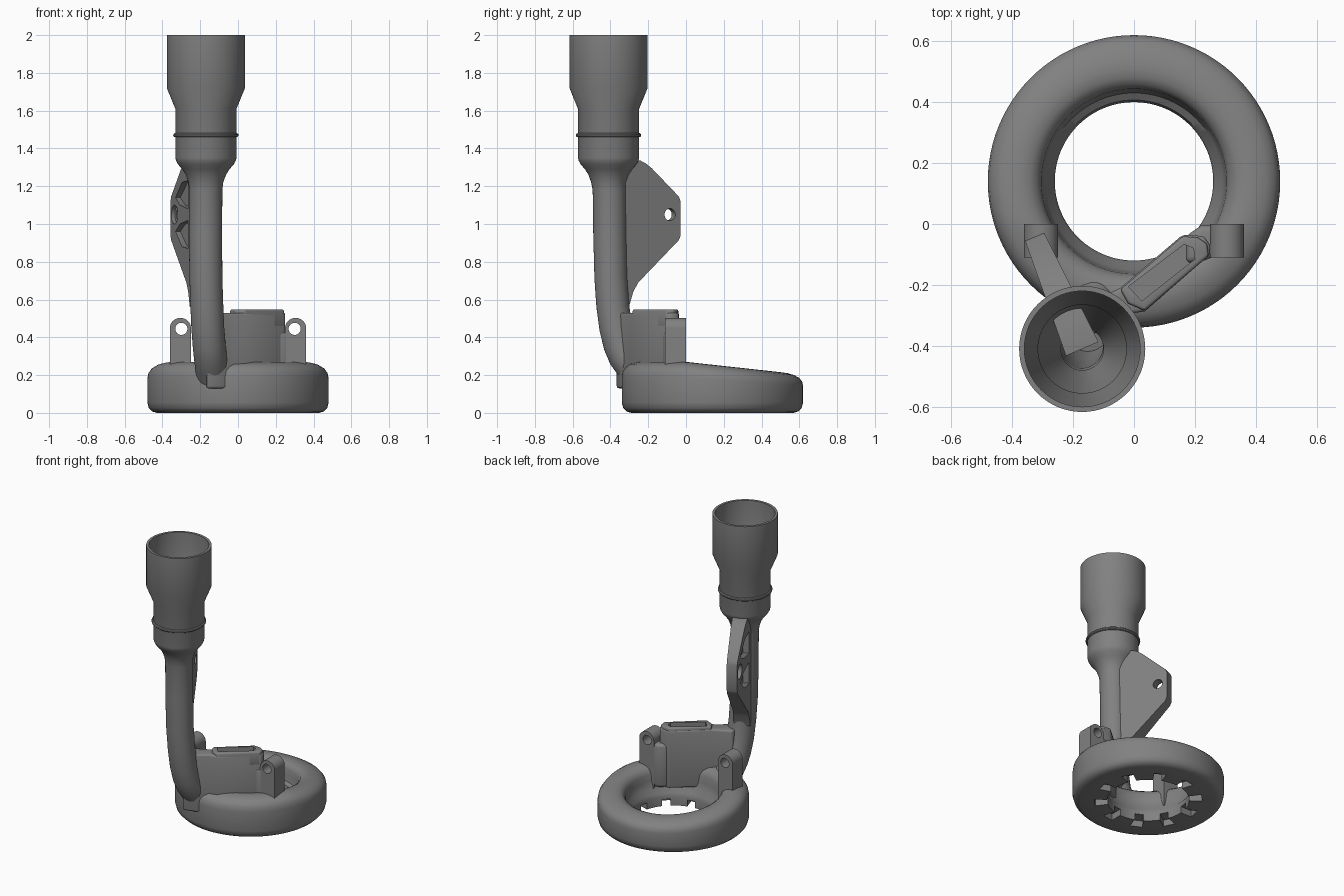
import bpy, bmesh, math
from mathutils import Matrix, Vector

if "Cube" in bpy.data.objects:
    bpy.data.objects.remove(bpy.data.objects["Cube"], do_unlink=True)

grey = bpy.data.materials.new("matte grey")
grey.use_nodes = True
grey.diffuse_color = (0.22, 0.22, 0.22, 1)
grey.node_tree.nodes["Principled BSDF"].inputs["Base Color"].default_value = (0.22, 0.22, 0.22, 1)


def finish(name, bm, frame=Matrix()):
    bmesh.ops.recalc_face_normals(bm, faces=bm.faces)
    mesh = bpy.data.meshes.new(name)
    bm.to_mesh(mesh)
    bm.free()
    mesh.materials.append(grey)
    mesh.transform(frame)
    obj = bpy.data.objects.new(name, mesh)
    bpy.context.collection.objects.link(obj)
    return obj


def skin(name, loops, closed=False):
    """Bridge equal-length loops of points; cap the ends unless closed."""
    bm = bmesh.new()
    rows = [[bm.verts.new(p) for p in loop] for loop in loops]
    n = len(rows[0])
    pairs = list(zip(rows, rows[1:])) + ([(rows[-1], rows[0])] if closed else [])
    for a, b in pairs:
        for i in range(n):
            j = (i + 1) % n
            bm.faces.new((a[i], a[j], b[j], b[i]))
    if not closed:
        bm.faces.new(rows[0])
        bm.faces.new(rows[-1])
    return finish(name, bm)


def prism(name, pts, lo, hi, frame=Matrix(), taper=None):
    """Extrude a local XY outline along local Z."""
    bm = bmesh.new()
    a = [bm.verts.new((x, y, lo)) for x, y in pts]
    b = [bm.verts.new((x, y, hi)) for x, y in pts]
    bm.faces.new(a)
    bm.faces.new(b)
    for i in range(len(pts)):
        j = (i + 1) % len(pts)
        bm.faces.new((a[i], a[j], b[j], b[i]))
    if taper:
        for v in bm.verts:
            v.co.z *= taper(v.co.x)
    return finish(name, bm, frame)


def circle(x, y, r, n=32, start=0, sweep=math.tau):
    return [(x + r * math.cos(start + sweep * i / n),
             y + r * math.sin(start + sweep * i / n)) for i in range(n + (sweep < 6))]


def cut(obj, cutter):
    mod = obj.modifiers.new("cut", "BOOLEAN")
    mod.operation = "DIFFERENCE"
    mod.object = cutter
    bpy.context.view_layer.update()
    bpy.context.view_layer.objects.active = obj
    bpy.ops.object.modifier_apply(modifier=mod.name)
    bpy.data.objects.remove(cutter, do_unlink=True)


def soften(obj, width, segments=3):
    mod = obj.modifiers.new("soft edges", "BEVEL")
    mod.width, mod.segments, mod.angle_limit = width, segments, math.radians(40)
    bpy.context.view_layer.objects.active = obj
    bpy.ops.object.modifier_apply(modifier=mod.name)


# Hollow-centred ring, revolved and then sloped down towards the back
CY = 0.14
section = [(.26, 0), (.43, 0), (.455, .008), (.472, .025), (.48, .055), (.48, .19),
           (.475, .22), (.46, .243), (.435, .259), (.40, .268), (.37, .27), (.34, .262),
           (.317, .245), (.304, .215), (.30, .17), (.29, .12), (.267, .085), (.26, .06)]


def ring_point(r, z, a):
    y = CY + r * math.sin(a)
    slope = 1 - 0.25 * max(0, y) / 0.62
    return r * math.cos(a), y, z * slope if z > 0.1 else z


ring = skin("ring", [[ring_point(r, z, math.tau * i / 96) for r, z in section]
                     for i in range(96)], closed=True)

# Radial outlet slots under the ring
for i in range(10):
    turn = Matrix.Translation((0, CY, 0)) @ Matrix.Rotation(math.radians(135 + 36 * i), 4, "Z")
    cut(ring, prism("slot", [(.24, -.025), (.34, -.04), (.34, .04), (.24, .025)], -.05, .045, turn))

# Bent tube: flared socket, neck, stem, then the bore back down inside
PX, PY = -0.17, -0.41
path = [(-.135, -.25, .20, .087), (-.14, -.285, .245, .087), (-.147, -.325, .30, .087),
        (-.153, -.35, .36, .087), (-.16, -.372, .45, .087), (-.165, -.388, .57, .087),
        (-.17, -.398, .72, .087), (-.172, -.403, .95, .088), (-.171, -.406, 1.18, .088)]
upper = [(1.22, .092), (1.26, .106), (1.29, .125), (1.315, .147), (1.335, .158), (1.35, .162),
         (1.61, .162), (1.72, .207), (2.0, .207), (2.0, .19), (1.72, .19), (1.60, .145),
         (1.36, .145), (1.2, .07)]
path += [(PX, PY, z, r) for z, r in upper]
path += [(x, y, z, .07) for x, y, z, r in path[7:2:-1]]
loops = []
for k, (x, y, z, r) in enumerate(path):
    tangent = Vector((0, 0, 1))
    if z < 1.1:
        tangent = Vector(path[min(k + 1, len(path) - 1)][:3]) - Vector(path[max(k - 1, 0)][:3])
        tangent.normalize()
        if tangent.z < 0:
            tangent.negate()
    side = Vector((0, 1, 0)).cross(tangent).normalized()
    other = tangent.cross(side)
    loops.append([Vector((x, y, z)) + side * u + other * v for u, v in circle(0, 0, r, 64)])
skin("tube", loops)

# Thin bead around the neck
skin("collar_bead", [[(PX + r * math.cos(a), PY + r * math.sin(a), z)
                      for r, z in circle(.162, 1.47, .011, 10)]
                     for a in (math.tau * i / 64 for i in range(64))], closed=True)

# Tapered mounting fin behind the stem, with bolt hole and pockets on its outer side
out = Vector((-.39, .92, 0)).normalized()
up = Vector((0, 0, 1))
fin_frame = Matrix((out, up, out.cross(up))).transposed().to_4x4()
fin_frame.translation = (PX, PY, 0)
fin = prism("mounting_fin", [(0, 1.335), (.165, 1.335), (.195, 1.32), (.23, 1.295), (.39, 1.145),
                             (.40, 1.12), (.40, .94), (.39, .915), (.15, .69), (.12, .64),
                             (.095, .56), (0, .56)],
            -1, 1, fin_frame, taper=lambda d: .058 - .06 * d)
for m in (1, -1):
    pocket = [(.12, .18), (.22, .17), (.32, .09), (.25, .05), (.12, .03)]
    cut(fin, prism("pocket", [(d, 1.05 + m * h) for d, h in pocket], -.1, -.012, fin_frame))
cut(fin, prism("bolt_recess", circle(.337, 1.05, .05), -.1, -.014, fin_frame))
cut(fin, prism("bolt_hole", circle(.337, 1.05, .032), -.1, .1, fin_frame))

# Two upright lugs with cross holes, extruded front to back
lug_frame = Matrix.Rotation(math.radians(90), 4, "X")
for side, name in ((1, "left_lug"), (-1, "right_lug")):
    x = side * .305
    outline = [(x - .056, .12), (x + .056, .12)] + circle(x, .447, .056, 20, 0, math.pi)
    lug = prism(name, outline, 0, .11, lug_frame)
    cut(lug, prism("lug_hole", circle(side * .30, .445, .032), -.05, .2, lug_frame))

# Air inlet body joining the stem to the left lug
body = prism("inlet_body", [(-.17, -.37), (-.08, -.345), (-.02, -.295), (.035, -.287), (.25, -.10),
                            (.25, -.07), (.23, -.04), (.16, -.035), (-.045, -.21), (-.17, -.27)],
             .13, .53)
soften(body, .012)
rim = prism("inlet_rim", [(-.045, -.215), (-.02, -.26), (.035, -.285), (.245, -.105), (.24, -.065),
                          (.21, -.045), (.16, -.04)], .45, .548)
soften(rim, .01)
mouth = [(-.018, -.205), (.025, -.253), (.2, -.115), (.195, -.08), (.165, -.067)]
for part in (body, rim):
    cut(part, prism("mouth", mouth, .3, .7))
web = prism("lug_web", [(.17, -.13), (.23, -.12), (.28, -.10), (.28, -.005), (.22, -.005),
                        (.17, -.04)], .13, .43)
soften(web, .02)

# Smooth shading with sharp creases kept
for obj in bpy.context.scene.objects:
    obj.select_set(obj.type == "MESH")
bpy.context.view_layer.objects.active = ring
bpy.ops.object.shade_smooth_by_angle(angle=math.radians(35))
